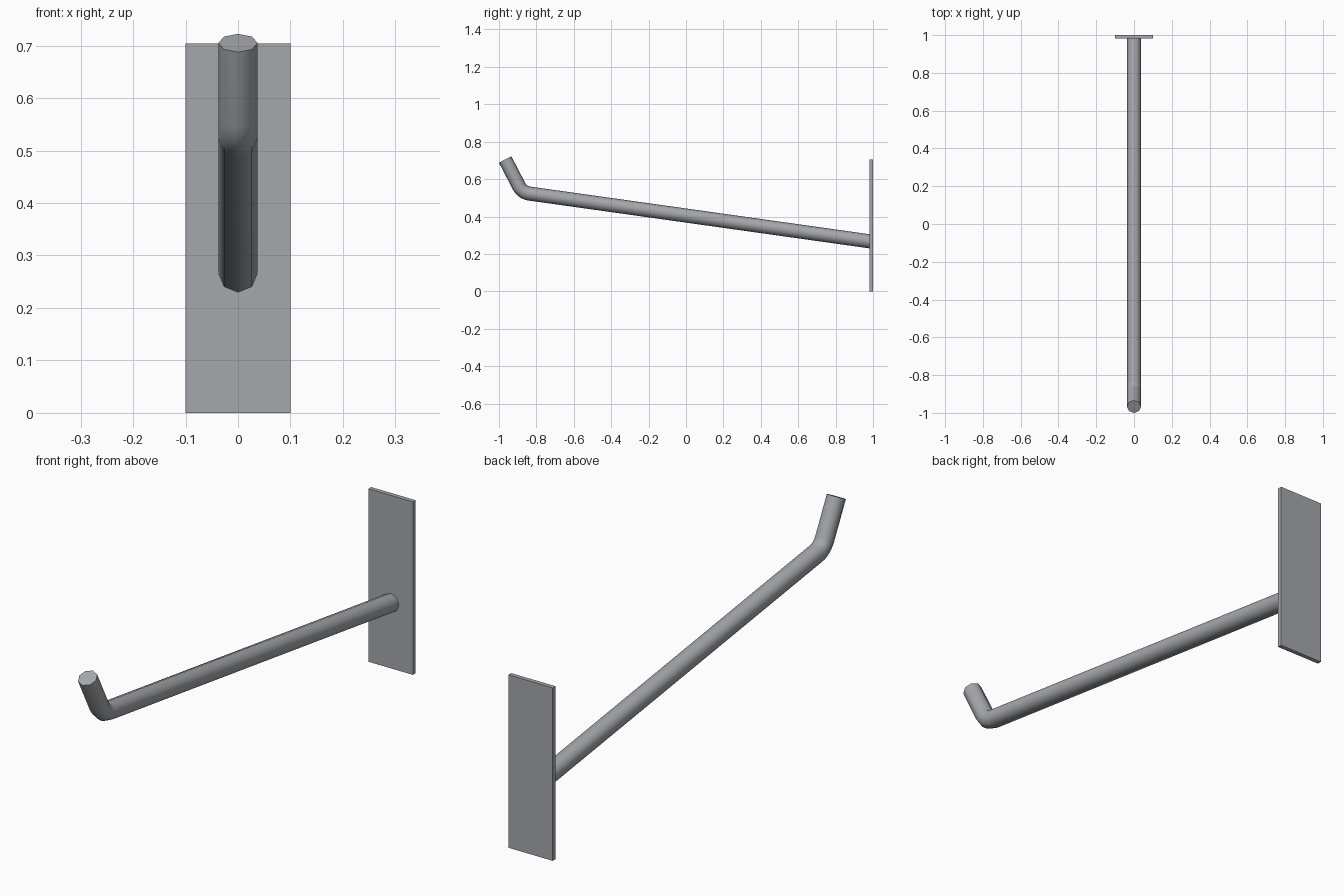
import bpy, bmesh, math
from mathutils import Vector

if "Cube" in bpy.data.objects:
    bpy.data.objects.remove(bpy.data.objects["Cube"])

mat = bpy.data.materials.new("grey metal")
mat.diffuse_color = (0.38, 0.39, 0.41, 1)
mat.use_nodes = True
mat.node_tree.nodes["Principled BSDF"].inputs["Base Color"].default_value = mat.diffuse_color

def finish(name, bm):
    bmesh.ops.recalc_face_normals(bm, faces=bm.faces)
    me = bpy.data.meshes.new(name)
    bm.to_mesh(me)
    bm.free()
    me.materials.append(mat)
    ob = bpy.data.objects.new(name, me)
    bpy.context.collection.objects.link(ob)
    return ob

# back plate
bm = bmesh.new()
bmesh.ops.create_cube(bm, size=1)
for v in bm.verts:
    v.co = Vector((v.co.x * 0.2, 0.991 + v.co.y * 0.018, 0.352 + v.co.z * 0.704))
finish("back_plate", bm)

# hook arm: eight-sided rod with a rounded upward bend
R, SIDES, BEND_R, STEPS = 0.0375, 8, 0.073, 6
root, corner, tip = Vector((0, 0.985, 0.267)), Vector((0, -0.875, 0.528)), Vector((0, -0.967, 0.705))
d0, d1 = (corner - root).normalized(), (tip - corner).normalized()
a = d0.angle(d1)
trim = BEND_R * math.tan(a / 2)
start = corner - d0 * trim
side = (d1 - d0 * d0.dot(d1)).normalized()
path = [(root, d0)]
for i in range(STEPS + 1):
    t = a * i / STEPS
    p = start + d0 * (BEND_R * math.sin(t)) + side * (BEND_R * (1 - math.cos(t)))
    path.append((p, d0 * math.cos(t) + side * math.sin(t)))
path.append((tip, d1))

bm = bmesh.new()
X = Vector((1, 0, 0))
rings = []
for p, d in path:
    up = d.cross(X)
    rings.append([bm.verts.new(p + R * (X * math.cos(k * math.tau / SIDES) + up * math.sin(k * math.tau / SIDES)))
                  for k in range(SIDES)])
for r0, r1 in zip(rings, rings[1:]):
    for k in range(SIDES):
        n = (k + 1) % SIDES
        bm.faces.new((r0[k], r0[n], r1[n], r1[k]))
bm.faces.new(rings[0])
bm.faces.new(rings[-1])
arm = finish("hook_arm", bm)
bpy.context.view_layer.objects.active = arm
arm.select_set(True)
bpy.ops.object.shade_smooth_by_angle(angle=math.radians(50))
